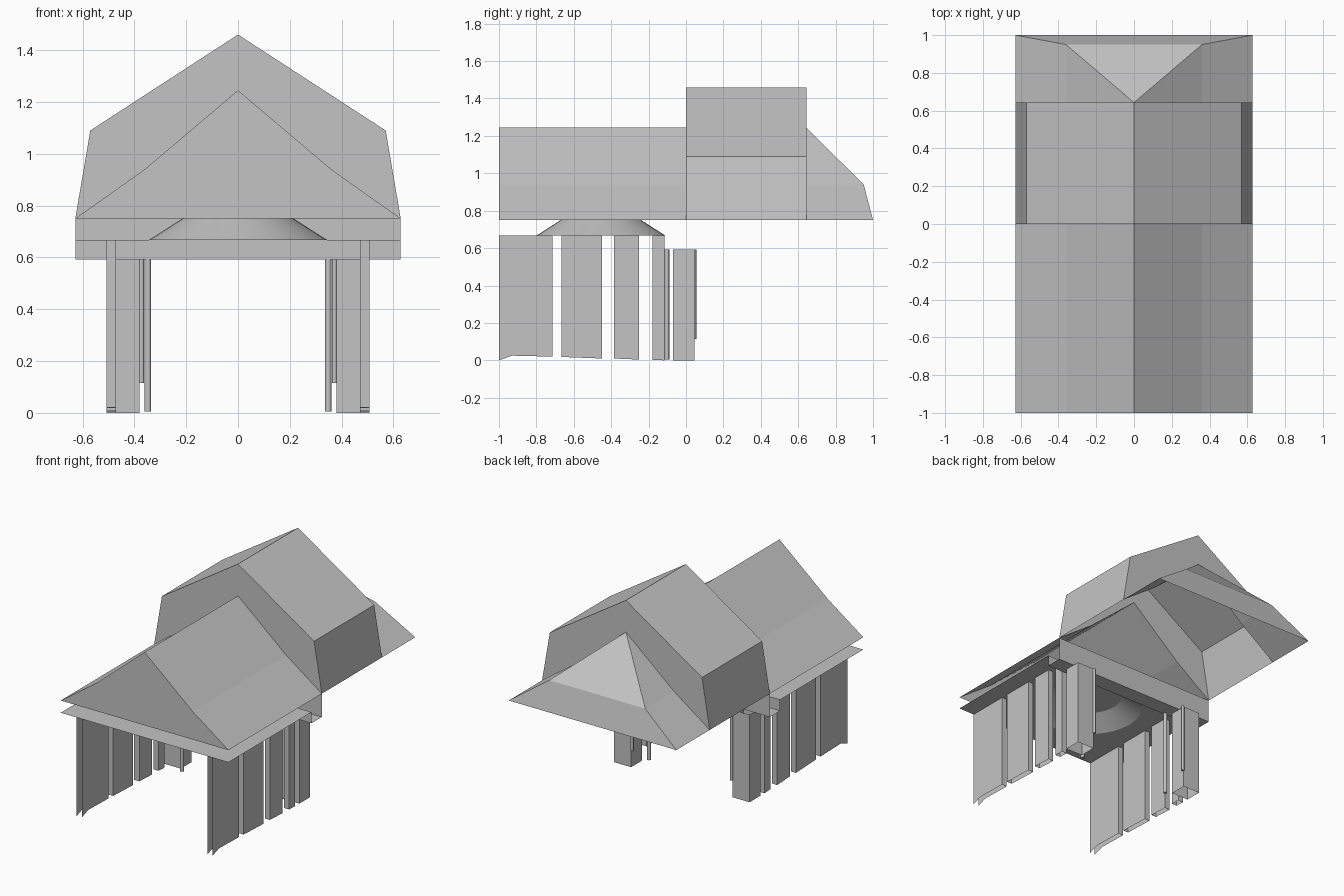
import bpy, bmesh, math
from mathutils import Matrix

if "Cube" in bpy.data.objects:
    bpy.data.objects.remove(bpy.data.objects["Cube"], do_unlink=True)

GREY = (0.55, 0.55, 0.55, 1.0)
stone = bpy.data.materials.new("plain_grey")
stone.use_nodes = True
stone.diffuse_color = GREY
stone.node_tree.nodes["Principled BSDF"].inputs["Base Color"].default_value = GREY


def finish(name, bm):
    mesh = bpy.data.meshes.new(name)
    bm.to_mesh(mesh)
    bm.free()
    mesh.materials.append(stone)
    obj = bpy.data.objects.new(name, mesh)
    bpy.context.collection.objects.link(obj)
    return obj


def sheet(name, polygons):
    """Thin surface made of separate polygons, welded at shared corners."""
    bm = bmesh.new()
    for poly in polygons:
        bm.faces.new([bm.verts.new(p) for p in poly])
    bmesh.ops.remove_doubles(bm, verts=bm.verts[:], dist=0.0005)
    return finish(name, bm)


def at(profile, y):
    return [(x, y, z) for x, z in profile]


def sweep(profile, y0, y1):
    a, b = at(profile, y0), at(profile, y1)
    return [[a[i], a[i + 1], b[i + 1], b[i]] for i in range(len(profile) - 1)]


def mirrored(half):
    """Complete a left-half profile that ends on the centre line."""
    return half + [(-x, z) for x, z in reversed(half[:-1])]


W, EAVE, FLOOR, SOFFIT, BACK = 0.628, 0.75, 0.667, 0.592, 0.643
low = mirrored([(-W, EAVE), (-0.36, 0.94), (0, 1.245)])
high = mirrored([(-W, EAVE), (-0.57, 1.09), (0, 1.46)])

# Front gable roof, open underneath
sheet("front_roof", sweep(low, -1, 0) + [at(low, -1)])

# Raised middle roof with end walls that stop at the lower roof line
band = high + low[-2:0:-1]
sheet("raised_roof", sweep(high, 0, BACK) + [at(band, 0), at(band[::-1], BACK)])

# Hipped rear roof
peak = (0, BACK, 1.245)
hip = []
for s in (-1, 1):
    near, mid = (s * W, BACK, EAVE), (s * 0.36, BACK, 0.94)
    corner, knee = (s * W, 1, EAVE), (s * 0.36, 0.95, 0.94)
    hip += [[near, corner, knee, mid][::s], [mid, knee, peak][::s]]
hip += [[(-W, 1, EAVE), (W, 1, EAVE), (0.36, 0.95, 0.94), (-0.36, 0.95, 0.94)],
        [(-0.36, 0.95, 0.94), (0.36, 0.95, 0.94), peak]]
rear_roof = sheet("rear_roof", hip)

# Ceiling plate with a round opening
STEP, CY, R = -0.11, -0.455, 0.345
bm = bmesh.new()
rim = bmesh.ops.create_circle(bm, segments=32, radius=R,
                              matrix=Matrix.Translation((0, CY, FLOOR)))["verts"]
corners = [bm.verts.new(p) for p in
           ((-W, -1, FLOOR), (W, -1, FLOOR), (W, STEP, FLOOR), (-W, STEP, FLOOR))]
for i in range(4):
    bm.edges.new((corners[i], corners[(i + 1) % 4]))
bmesh.ops.triangle_fill(bm, use_beauty=True, edges=bm.edges[:], normal=(0, 0, -1))
finish("ceiling", bm)

# Recessed dome above the opening
bm = bmesh.new()
bmesh.ops.create_cone(bm, segments=32, radius1=R, radius2=0.215, depth=EAVE - FLOOR,
                      cap_ends=True, matrix=Matrix.Translation((0, CY, (EAVE + FLOOR) / 2)))
bmesh.ops.delete(bm, geom=[f for f in bm.faces if f.normal.z < -0.9], context='FACES')
for f in bm.faces:
    f.smooth = abs(f.normal.z) < 0.99
finish("ceiling_recess", bm)

# Beam behind the ceiling: riser, soffit and rear panel
steps = [(STEP, FLOOR), (STEP, SOFFIT), (0, SOFFIT), (0, EAVE)]
sheet("rear_beam", [[(-W, *a), (W, *a), (W, *b), (-W, *b)]
                    for a, b in zip(steps, steps[1:])])


def board(name, x0, x1, bottom, top, open_front=False):
    """Hollow upright; bottom lists (y, z) points along its lower edge."""
    (ya, za), (yb, zb) = bottom[0], bottom[-1]
    side = bottom + [(yb, top), (ya, top)]
    polys = [[(x, y, z) for y, z in side] for x in (x0, x1)]
    ends = [(yb, zb)] if open_front else [(ya, za), (yb, zb)]
    polys += [[(x0, y, z), (x1, y, z), (x1, y, top), (x0, y, top)] for y, z in ends]
    sheet(name, polys)


def column(name, x, y, r, bottom):
    bm = bmesh.new()
    bmesh.ops.create_cone(bm, segments=12, radius1=r, radius2=r, depth=SOFFIT - bottom,
                          cap_ends=True,
                          matrix=Matrix.Translation((x, y, (SOFFIT + bottom) / 2)))
    for f in bm.faces:
        f.smooth = abs(f.normal.z) < 0.5
    finish(name, bm)


# Side uprights, narrowing toward the rear
rows = [[(-1, 0), (-0.93, 0.025), (-0.715, 0.02)],
        [(-0.665, 0.018), (-0.45, 0.01)],
        [(-0.385, 0.01), (-0.25, 0.004)],
        [(-0.18, 0.003), (-0.115, 0)]]
for s, label in ((1, "left"), (-1, "right")):
    for i, row in enumerate(rows):
        board(f"{label}_board_{i + 1}", s * 0.47, s * 0.508, row, FLOOR, i == 0)
    board(f"{label}_rear_post", s * 0.38, s * 0.508, [(-0.07, 0), (0.045, 0)], SOFFIT)
    column(f"{label}_long_column", s * 0.348, -0.102, 0.0125, 0.005)
    column(f"{label}_short_column", s * 0.372, 0.045, 0.01, 0.115)
